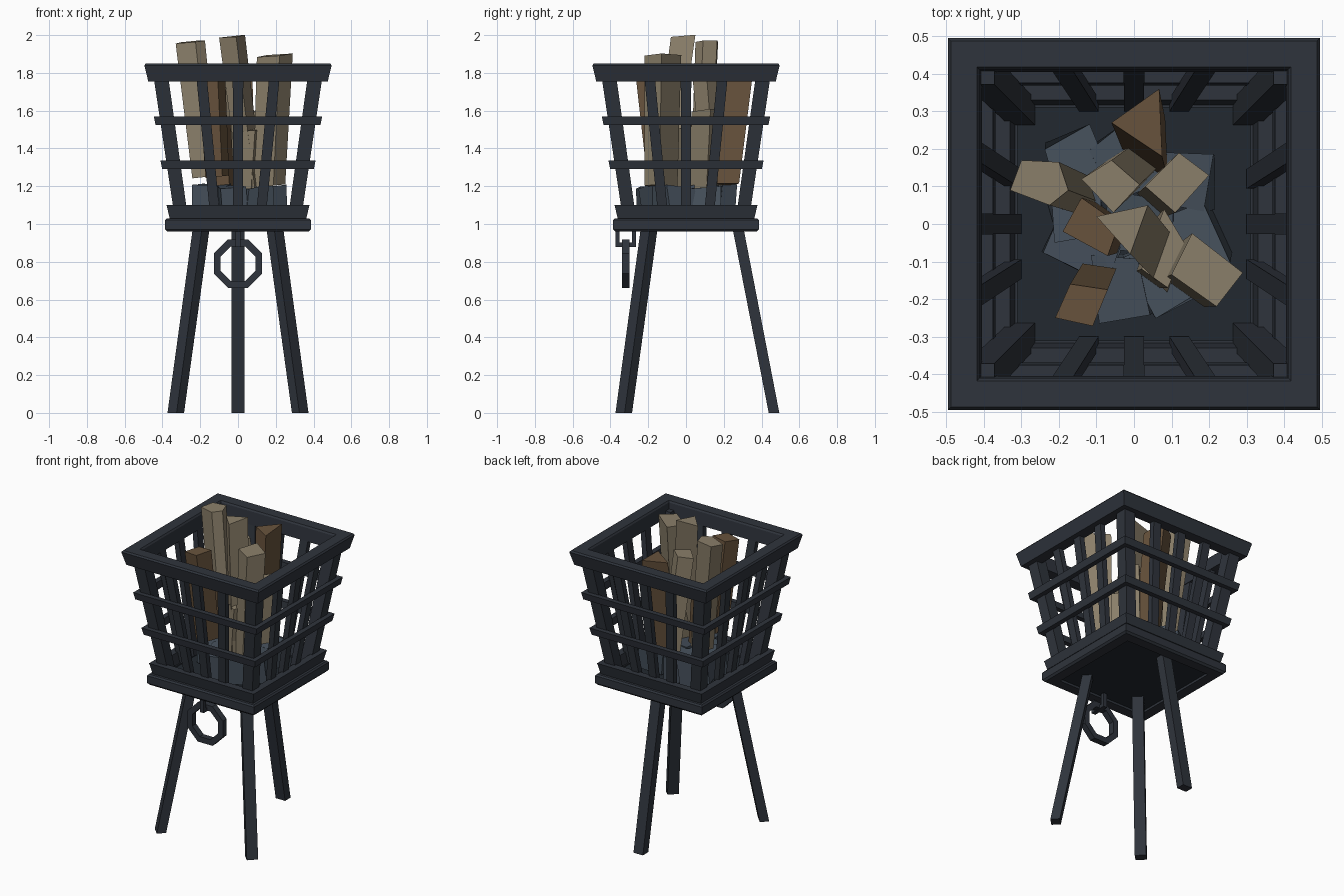
import bpy, bmesh, math, random
from mathutils import Vector, Matrix

if "Cube" in bpy.data.objects:
    bpy.data.objects.remove(bpy.data.objects["Cube"])

random.seed(4)


def material(name, rgb):
    m = bpy.data.materials.new(name)
    m.diffuse_color = (*rgb, 1)
    m.use_nodes = True
    m.node_tree.nodes["Principled BSDF"].inputs["Base Color"].default_value = m.diffuse_color
    return m


IRON = material("iron", (0.028, 0.034, 0.045))
FLOOR = material("dark_iron", (0.016, 0.022, 0.029))
TAN = material("split_wood", (0.26, 0.215, 0.145))
BROWN = material("bark_wood", (0.14, 0.088, 0.047))
COAL = material("coal", (0.06, 0.08, 0.105))


def finish(name, bm, mat):
    bmesh.ops.recalc_face_normals(bm, faces=bm.faces[:])
    me = bpy.data.meshes.new(name)
    bm.to_mesh(me)
    bm.free()
    me.materials.append(mat)
    ob = bpy.data.objects.new(name, me)
    bpy.context.collection.objects.link(ob)
    return ob


def loft(name, loops, mat, ring=False):
    """Skin between point loops; cap the ends, or join last to first."""
    bm = bmesh.new()
    vs = [[bm.verts.new(p) for p in loop] for loop in loops]
    n = len(vs[0])
    pairs = list(zip(vs, vs[1:])) + ([(vs[-1], vs[0])] if ring else [])
    for a, b in pairs:
        for i in range(n):
            j = (i + 1) % n
            bm.faces.new((a[i], a[j], b[j], b[i]))
    if not ring:
        bm.faces.new(vs[0])
        bm.faces.new(vs[-1])
    return finish(name, bm, mat)


def square(h, z):
    return [(-h, -h, z), (h, -h, z), (h, h, z), (-h, h, z)]


def rect(x0, x1, y0, y1, z):
    return [(x0, y0, z), (x1, y0, z), (x1, y1, z), (x0, y1, z)]


def frame(name, profile):
    loft(name, [square(h, z) for h, z in profile], IRON, ring=True)


def wall(z):
    """Outer half width of the flared cage at height z."""
    return 0.345 + 0.15 * (z - 1.1)


# Base, floor and horizontal frames
frame("base_frame", [(0.375, 0.96), (0.386, 0.972), (0.386, 1.02), (0.378, 1.03), (0.31, 1.03), (0.31, 0.96)])
loft("floor_plate", [square(0.33, 0.975), square(0.33, 1.022)], FLOOR)
frame("lower_band", [(0.362, 1.03), (0.378, 1.10), (0.33, 1.10), (0.317, 1.03)])
for i, z in enumerate((1.29, 1.525)):
    a, b = wall(z), wall(z + 0.045)
    frame(f"middle_band_{i + 1}", [(a + 0.028, z), (b + 0.03, z + 0.045), (b - 0.004, z + 0.045), (a - 0.004, z)])
frame("top_rim", [(0.475, 1.755), (0.496, 1.84), (0.488, 1.85), (0.418, 1.85), (0.411, 1.84), (0.405, 1.755)])

# Corner posts and slats, repeated around four sides
Z0, Z1 = 1.03, 1.80
W0, W1 = wall(Z0), wall(Z1)
for k in range(4):
    rot = Matrix.Rotation(k * math.pi / 2, 4, 'Z')
    post = loft(f"corner_post_{k + 1}", [rect(-W0, -W0 + 0.07, -W0, -W0 + 0.07, Z0),
                                         rect(-W1, -W1 + 0.078, -W1, -W1 + 0.078, Z1)], IRON)
    post.data.transform(rot)
    for s in (-1, 0, 1):
        a, b = s * 0.12, s * 0.195
        slat = loft(f"slat_{k + 1}_{s + 2}", [rect(a - 0.026, a + 0.026, -W0, -W0 + 0.035, Z0),
                                              rect(b - 0.028, b + 0.028, -W1, -W1 + 0.035, Z1)], IRON)
        slat.data.transform(rot)

# Three splayed legs
for name, deg in (("back_leg", 90), ("front_left_leg", 225), ("front_right_leg", 315)):
    leg = loft(name, [rect(0.438, 0.494, -0.034, 0.034, 0),
                      rect(0.245, 0.303, -0.034, 0.034, 0.985)], IRON)
    leg.data.transform(Matrix.Rotation(math.radians(deg), 4, 'Z'))

# Hanging octagonal ring
def octagon(apothem, y):
    r = apothem / math.cos(math.pi / 8)
    return [(r * math.cos((i + .5) * math.pi / 4), y, 0.79 + r * math.sin((i + .5) * math.pi / 4)) for i in range(8)]


loft("hanging_ring", [octagon(0.128, -0.34), octagon(0.128, -0.30),
                      octagon(0.092, -0.30), octagon(0.092, -0.34)], IRON, ring=True)

# Staple holding the ring: U profile extruded in x
U = [(-0.374, 0.97), (-0.374, 0.878), (-0.264, 0.878), (-0.264, 0.97),
     (-0.286, 0.97), (-0.286, 0.902), (-0.352, 0.902), (-0.352, 0.97)]
loft("ring_staple", [[(x, y, z) for y, z in U] for x in (-0.014, 0.014)], IRON)


# Split logs: top outline, top height, shift of the bottom, bottom height
def log(name, outline, ztop, shift, zbot, mat, tilt=(0.1, 0.05)):
    n = len(outline)
    cx, cy = sum(p[0] for p in outline) / n, sum(p[1] for p in outline) / n
    top = [(x, y, ztop + tilt[0] * (x - cx) + tilt[1] * (y - cy)) for x, y in outline]
    bot = [(cx + (x - cx) * 0.9 + shift[0], cy + (y - cy) * 0.9 + shift[1],
            zbot + tilt[0] * (x - cx)) for x, y in outline]
    loft(name, [bot, top], mat)


log("log_left", [(-0.33, 0.09), (-0.225, 0.05), (-0.175, 0.09), (-0.2, 0.165), (-0.3, 0.17)],
    1.965, (0.08, -0.03), 1.25, TAN)
log("log_tall", [(-0.1, 0.02), (-0.01, -0.08), (0.037, 0.05)], 1.993, (0.1, -0.11), 1.19, TAN)
log("log_middle", [(-0.14, 0.12), (-0.055, 0.03), (0.015, 0.105), (-0.06, 0.17)], 1.83, (0.06, 0.05), 1.2, TAN)
log("log_right", [(0.1, -0.135), (0.22, -0.22), (0.29, -0.13), (0.155, -0.025)], 1.893, (-0.03, -0.01), 1.2, TAN)
log("log_front", [(-0.21, -0.25), (-0.11, -0.272), (-0.07, -0.175), (-0.17, -0.16)],
    1.835, (0.03, 0.06), 1.25, BROWN)
log("log_back", [(-0.06, 0.27), (0.075, 0.18), (0.067, 0.36)], 1.84, (0.02, -0.07), 1.21, BROWN)
log("log_short_right", [(0.03, 0.1), (0.11, 0.03), (0.2, 0.13), (0.12, 0.19)], 1.6, (-0.03, -0.02), 1.17, TAN)
log("log_short_left", [(-0.19, -0.02), (-0.07, -0.085), (-0.04, 0.0), (-0.14, 0.07)],
    1.55, (0.03, 0.0), 1.18, BROWN)
log("log_short_centre", [(0.02, -0.12), (0.08, 0.04), (0.14, -0.06), (0.09, -0.17)],
    1.5, (-0.02, -0.01), 1.18, TAN)

# Bed of rough coal lumps
LUMPS = [(-0.15, 0.15), (-0.03, -0.17), (0.17, -0.04), (-0.14, -0.07), (0.08, -0.13), (0.02, 0.0),
         (-0.04, 0.16), (0.12, 0.12), (-0.15, 0.04)]
for i, (x, y) in enumerate(LUMPS):
    bm = bmesh.new()
    bmesh.ops.create_cube(bm, size=1)
    turn = Matrix.Rotation(random.uniform(0, 1.6), 3, 'Z')
    for v in bm.verts:
        c = Vector((v.co.x * 0.13, v.co.y * 0.17, v.co.z * 0.17))
        c += Vector([random.uniform(-0.016, 0.016) for _ in range(3)])
        v.co = turn @ c + Vector((x, y, 1.115))
    finish(f"coal_{i + 1}", bm, COAL)
